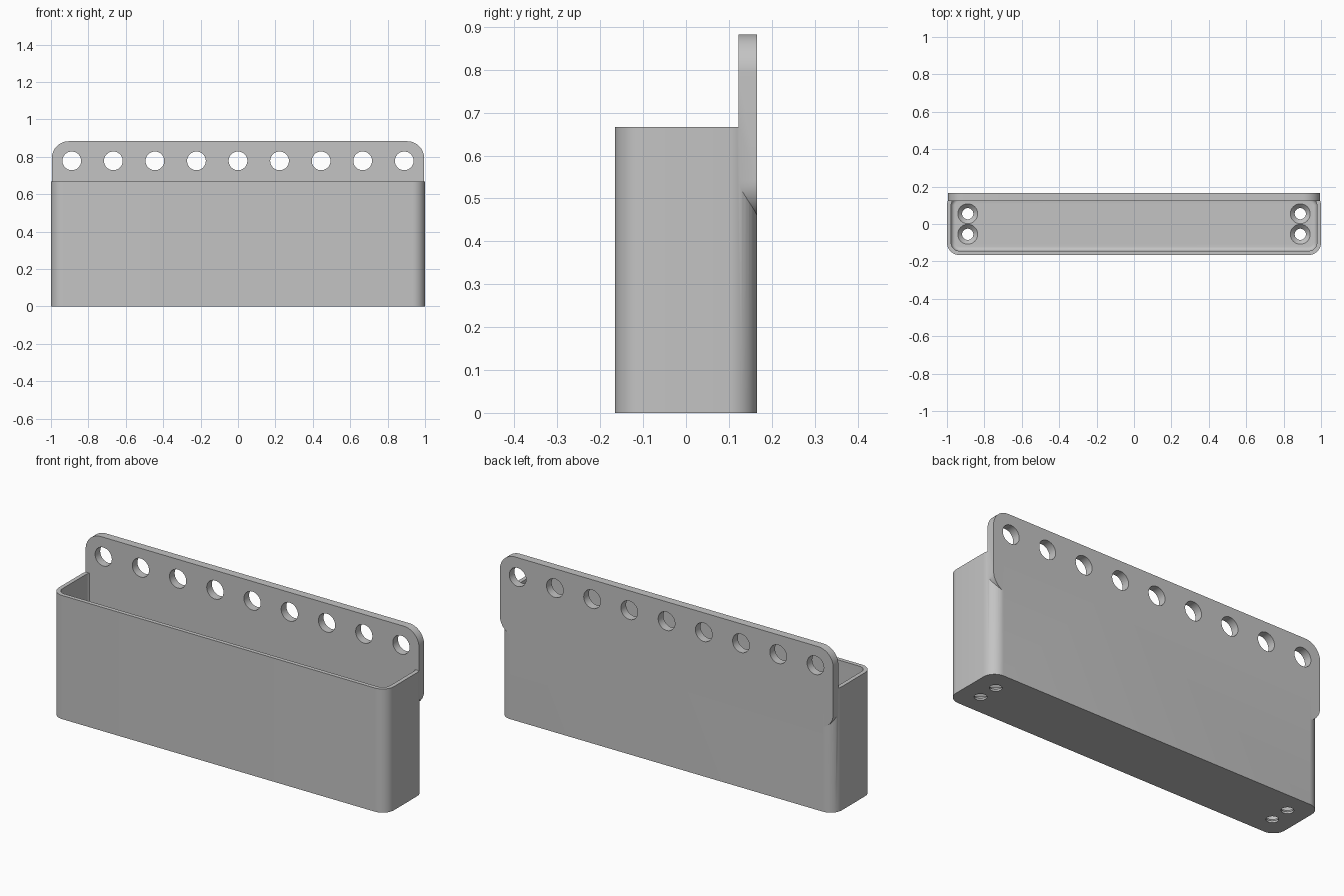
import bpy, bmesh, math
from mathutils import Matrix, Vector

cube = bpy.data.objects.get("Cube")
if cube:
    bpy.data.objects.remove(cube, do_unlink=True)

# Overall sizes
HALF_X, HALF_Y, BOX_TOP = 1.0, 0.166, 0.667
WALL, FLOOR, CORNER, FILLET = 0.022, 0.033, 0.067, 0.022
PLATE_HALF, PLATE_LOW, PLATE_TOP = 0.995, 0.452, 0.883
PLATE_THICK, PLATE_CORNER = 0.044, 0.09

gray = bpy.data.materials.new("plain gray")
gray.use_nodes = True
color = (0.55, 0.55, 0.55, 1)
gray.diffuse_color = color
gray.node_tree.nodes["Principled BSDF"].inputs["Base Color"].default_value = color


def rounded_rect(hx, hy, r, steps=10):
    """Corner-rounded rectangle outline, counterclockwise."""
    points = []
    for i, (sx, sy) in enumerate([(1, 1), (-1, 1), (-1, -1), (1, -1)]):
        for k in range(steps + 1):
            a = (i + k / steps) * math.pi / 2
            points.append((sx * (hx - r) + r * math.cos(a),
                           sy * (hy - r) + r * math.sin(a)))
    return points


def circle(r, steps=48):
    return [(r * math.cos(2 * math.pi * k / steps),
             r * math.sin(2 * math.pi * k / steps)) for k in range(steps)]


def loft(name, rings, matrix=Matrix()):
    """Closed solid through (outline, height) rings."""
    bm = bmesh.new()
    loops = [[bm.verts.new((x, y, z)) for x, y in pts] for pts, z in rings]
    for low, high in zip(loops, loops[1:]):
        for i in range(len(low)):
            j = (i + 1) % len(low)
            bm.faces.new((low[i], low[j], high[j], high[i]))
    bm.faces.new(loops[0][::-1])
    bm.faces.new(loops[-1])
    bm.transform(matrix)
    bmesh.ops.recalc_face_normals(bm, faces=bm.faces)
    mesh = bpy.data.meshes.new(name)
    bm.to_mesh(mesh)
    bm.free()
    mesh.materials.append(gray)
    obj = bpy.data.objects.new(name, mesh)
    bpy.context.collection.objects.link(obj)
    return obj


def combine(target, other, operation):
    """Apply a boolean and drop the helper solid."""
    mod = target.modifiers.new("combine", "BOOLEAN")
    mod.operation, mod.solver, mod.object = operation, "EXACT", other
    bpy.context.view_layer.objects.active = target
    bpy.ops.object.modifier_apply(modifier=mod.name)
    bpy.data.objects.remove(other, do_unlink=True)


# Outer box
outline = rounded_rect(HALF_X, HALF_Y, CORNER)
tray = loft("wall_mounted_tray", [(outline, 0), (outline, BOX_TOP)])

# Cavity with a fillet around the floor
rings = []
for k in range(7):
    a = k / 6 * math.pi / 2
    inset = WALL + FILLET * (1 - math.sin(a))
    rings.append((rounded_rect(HALF_X - inset, HALF_Y - inset, CORNER - inset),
                  FLOOR + FILLET * (1 - math.cos(a))))
rings.append((rings[-1][0], BOX_TOP + 0.1))
combine(tray, loft("cavity_cutter", rings), "DIFFERENCE")

# Back mounting plate
upright = Matrix.Rotation(math.pi / 2, 4, "X")
plate_outline = rounded_rect(PLATE_HALF, (PLATE_TOP - PLATE_LOW) / 2, PLATE_CORNER, 16)
plate_place = Matrix.Translation((0, HALF_Y, (PLATE_TOP + PLATE_LOW) / 2)) @ upright
plate = loft("back_plate", [(plate_outline, 0), (plate_outline, PLATE_THICK)], plate_place)
combine(tray, plate, "UNION")

# Row of holes through the plate
for i in range(-4, 5):
    place = Matrix.Translation((i * 0.2222, HALF_Y, 0.778)) @ upright
    drill = loft("plate_drill", [(circle(0.05), -0.05), (circle(0.05), 0.1)], place)
    combine(tray, drill, "DIFFERENCE")

# Countersunk screw holes in the floor
for x in (-0.889, 0.889):
    for y in (-0.055, 0.055):
        sink = [(circle(0.03), -0.05), (circle(0.03), FLOOR - 0.023),
                (circle(0.053), FLOOR), (circle(0.053), FLOOR + 0.05)]
        drill = loft("floor_drill", sink, Matrix.Translation((x, y, 0)))
        combine(tray, drill, "DIFFERENCE")

# Smooth rounded parts, crisp edges
bpy.ops.object.select_all(action="DESELECT")
tray.select_set(True)
bpy.context.view_layer.objects.active = tray
bpy.ops.object.shade_smooth_by_angle(angle=math.radians(30))
